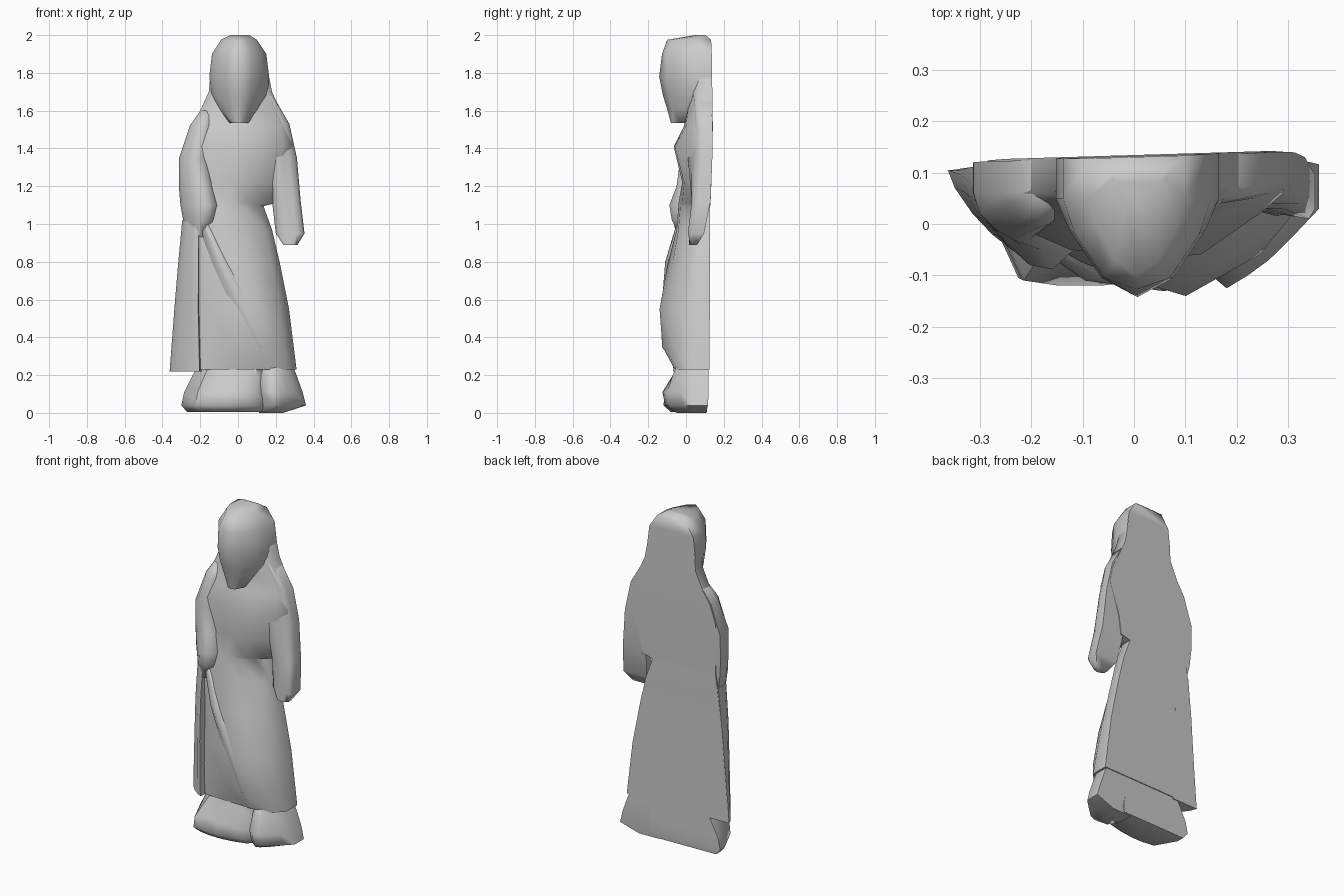
import bpy, bmesh, math

WIDE = (0, .08, .28, .5, .72, .92, 1)      # where the front points sit across the width
EVEN = (0, .16, .33, .5, .67, .84, 1)


def loft(name, rows, fractions=WIDE, angle=65):
    """Flat-backed loft. Row: z, left x, right x, back y, then 7 front depths (or 4, mirrored)."""
    bm = bmesh.new()
    rings = []
    for z, xl, xr, back, *ys in rows:
        if len(ys) == 4:
            ys = ys + ys[2::-1]
        pts = [(xl + f * (xr - xl), y) for f, y in zip(fractions, ys)]
        pts += [(xr, back + .03 * xr), (xl, back + .03 * xl)]
        rings.append([bm.verts.new((x, y, z)) for x, y in pts])
    n = len(rings[0])
    for a, b in zip(rings, rings[1:]):
        for i in range(n):
            j = (i + 1) % n
            bm.faces.new((a[i], b[i], b[j], a[j]))
    bm.faces.new(rings[0])
    bm.faces.new(rings[-1][::-1])
    bmesh.ops.recalc_face_normals(bm, faces=bm.faces[:])
    mesh = bpy.data.meshes.new(name)
    bm.to_mesh(mesh)
    bm.free()
    ob = bpy.data.objects.new(name, mesh)
    bpy.context.collection.objects.link(ob)
    bpy.ops.object.select_all(action='DESELECT')
    ob.select_set(True)
    bpy.context.view_layer.objects.active = ob
    bpy.ops.object.shade_smooth_by_angle(angle=math.radians(angle))
    return ob


# Hooded head, pointed towards the chin
loft("head", [
    (2.00, -.04, .06, .10, .09, .08, .06, .05),
    (1.975, -.09, .10, .13, .05, .0, -.07, -.10),
    (1.90, -.138, .15, .132, .05, -.02, -.105, -.127),
    (1.78, -.152, .165, .132, .05, -.01, -.105, -.142),
    (1.68, -.14, .155, .132, .05, .0, -.085, -.122),
    (1.61, -.105, .115, .132, .04, -.01, -.07, -.10),
    (1.535, -.05, .06, .11, .02, -.03, -.07, -.08),
])

# Veil, bodice and long skirt
loft("robe", [
    (1.85, -.14, .15, .132, .08, .07, .05, .05),
    (1.70, -.155, .18, .134, .06, .04, .02, .01),
    (1.60, -.20, .225, .134, .06, .04, .01, 0),
    (1.52, -.25, .265, .134, .06, .03, -.01, -.01, 0, .04, .07),
    (1.41, -.285, .29, .132, .05, .0, -.05, -.065, -.06, .02, .06),
    (1.22, -.28, .22, .128, .05, .01, -.01, -.02, -.01, .04, .07),
    (1.11, -.28, .20, .124, .05, 0, -.03, -.04, -.02, .05, .07),
    (1.095, -.28, .135, .124, .05, 0, -.03, -.04, -.03, .02, .06),
    (.97, -.295, .18, .122, .06, .0, -.05, -.05, -.04, .02, .06),
    (.80, -.315, .22, .12, .08, .02, -.05, -.095, -.07, 0, .06),
    (.55, -.335, .27, .118, .095, .02, -.05, -.10, -.14, -.04, .05),
    (.35, -.35, .295, .116, .10, .03, -.055, -.08, -.125, -.06, .03),
    (.23, -.36, .31, .115, .105, .03, -.05, -.055, -.06, -.04, .02),
])

# Loose cloth panel hanging at the left side
loft("side_drape", [
    (1.02, -.295, -.20, .12, .07, .04, .0, -.02, -.04, -.04, .02),
    (.78, -.318, -.20, .12, .08, .045, .0, -.025, -.05, -.06, .02),
    (.55, -.337, -.20, .115, .095, .06, .01, -.02, -.05, -.065, .02),
    (.22, -.362, -.19, .115, .105, .07, .02, -.02, -.05, -.07, .02),
])

# Soft ridge running diagonally down the skirt
loft("diagonal_fold", [
    (1.0, -.22, -.13, .03, .0, -.03, -.045, -.05),
    (.80, -.17, -.02, .03, .0, -.05, -.09, -.11, -.10, -.07, 0),
    (.55, -.12, .14, .03, .0, -.06, -.09, -.115, -.13, -.11, 0),
    (.35, -.06, .20, .03, .0, -.05, -.07, -.10, -.128, -.10, 0),
    (.24, .0, .22, .03, .0, -.03, -.05, -.06),
], EVEN)

# Sleeve on the left, hand drawn forward over the hip
loft("forward_arm", [
    (1.60, -.20, -.13, .13, .065, .05, .04, .04),
    (1.52, -.255, -.13, .13, .06, .04, .005, -.01, 0, .02, .05),
    (1.35, -.312, -.16, .13, .06, .02, -.01, -.03, -.03, -.01, .02),
    (1.20, -.313, -.13, .126, .06, .02, -.02, -.04, -.05, -.03, .01),
    (1.10, -.305, -.10, .12, .05, .01, -.04, -.08, -.088, -.05, .0),
    (1.02, -.29, -.12, .11, .04, .01, -.04, -.07, -.075, -.05, .0),
    (.93, -.25, -.15, .08, .03, .01, -.03, -.045),
])

# Sleeve on the right, hanging straight with a gap to the skirt
loft("hanging_arm", [
    (1.68, .12, .185, .13, .07, .055, .04, .05),
    (1.53, .14, .272, .132, .06, .03, .03, .04, .05, .06, .08),
    (1.35, .16, .312, .13, .05, .03, .01, .03, .04, .06, .09),
    (1.12, .18, .332, .12, .07, .05, .03, .03, .03, .04, .07),
    (.95, .20, .352, .085, .05, .04, .025, .02, .015, .01, .03),
    (.89, .24, .315, .05, .03, .025, .02, .015),
])

# Gathered underskirt hem resting on the ground
loft("hem", [
    (.25, -.21, .16, .11, .06, -.03, -.02, -.05, -.03, -.05, .02),
    (.20, -.24, .16, .11, .05, -.05, -.03, -.06, -.04, -.06, .02),
    (.11, -.285, .16, .11, .05, -.11, -.08, -.11, -.10, -.10, .02),
    (.04, -.30, .17, .11, .06, -.105, -.12, -.12, -.11, -.09, .02),
    (.005, -.27, .16, .105, .05, -.07, -.08, -.08, -.07, -.05, .02),
], EVEN)

# Bulky fold of cloth over the right foot
loft("foot_fold", [
    (.25, .12, .29, .11, .02, -.02, -.05, -.05, -.04, -.01, .03),
    (.20, .10, .31, .11, .02, -.05, -.07, -.07, -.05, -.02, .03),
    (.11, .10, .342, .11, .02, -.09, -.125, -.10, -.07, -.03, .03),
    (.04, .11, .36, .105, .02, -.08, -.11, -.09, -.05, -.01, .03),
    (0, .11, .24, .10, .03, -.03, -.05, -.04, -.02, 0, .03),
], EVEN)
